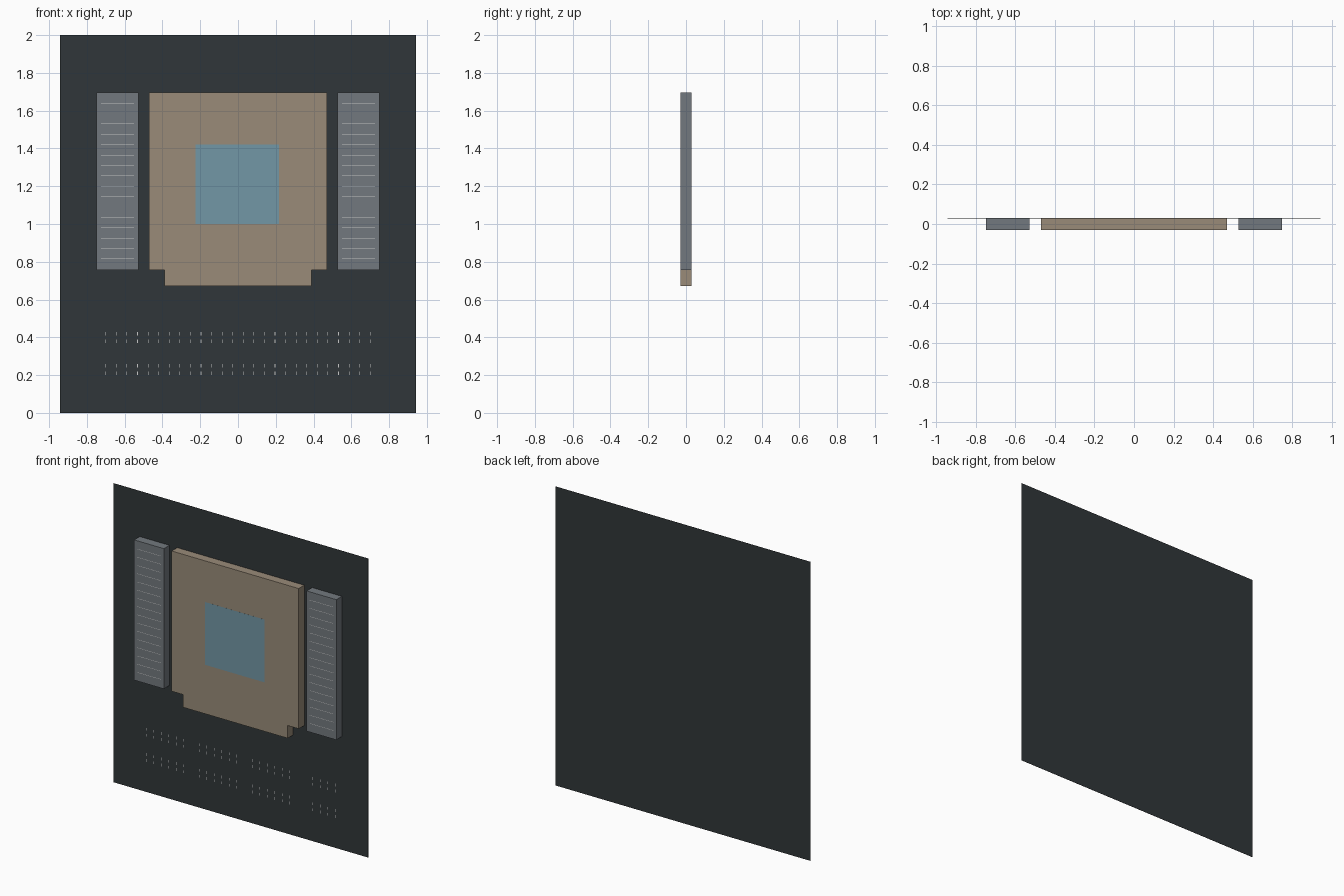
import bpy, bmesh

if "Cube" in bpy.data.objects:
    bpy.data.objects.remove(bpy.data.objects["Cube"])


def material(name, rgb):
    m = bpy.data.materials.new(name)
    m.diffuse_color = (*rgb, 1)
    m.use_nodes = True
    m.node_tree.nodes["Principled BSDF"].inputs["Base Color"].default_value = m.diffuse_color
    return m


DARK = material("dark_board", (0.03, 0.037, 0.041))
TAN = material("tan_block", (0.32, 0.26, 0.19))
GREY = material("grey_block", (0.17, 0.19, 0.21))
BLUE = material("blue_inset", (0.17, 0.31, 0.38))
PALE = material("pale_marks", (0.6, 0.6, 0.58))


def finish(bm, name, mat):
    bmesh.ops.recalc_face_normals(bm, faces=bm.faces)
    mesh = bpy.data.meshes.new(name)
    bm.to_mesh(mesh)
    bm.free()
    mesh.materials.append(mat)
    obj = bpy.data.objects.new(name, mesh)
    bpy.context.collection.objects.link(obj)
    return obj


def prism(name, outline, y0, y1, mat):
    """Extrude an x-z outline from y0 to y1."""
    bm = bmesh.new()
    face = bm.faces.new([bm.verts.new((x, y0, z)) for x, z in outline])
    ext = bmesh.ops.extrude_face_region(bm, geom=[face])
    verts = [v for v in ext["geom"] if isinstance(v, bmesh.types.BMVert)]
    bmesh.ops.translate(bm, verts=verts, vec=(0, y1 - y0, 0))
    return finish(bm, name, mat)


def rect(x0, x1, z0, z1):
    return [(x0, z0), (x1, z0), (x1, z1), (x0, z1)]


def marks(name, centres, w, h, y, mat):
    """Tiny flat rectangles facing the front."""
    bm = bmesh.new()
    for x, z in centres:
        corners = rect(x - w / 2, x + w / 2, z - h / 2, z + h / 2)
        bm.faces.new([bm.verts.new((px, y, pz)) for px, pz in corners])
    mesh_obj = finish(bm, name, mat)
    return mesh_obj


# Thin back board
prism("back_board", rect(-0.943, 0.943, 0, 2), 0.029, 0.03, DARK)

# Central block with a narrower tab at the bottom
half = [(0.388, 0.672), (0.388, 0.757), (0.47, 0.757), (0.47, 1.695)]
outline = half + [(-x, z) for x, z in reversed(half)]
prism("central_block", outline, -0.0295, 0.029, TAN)

# Blue inset on the front of the block
prism("blue_inset", rect(-0.225, 0.218, 1.0, 1.42), -0.03, -0.0295, BLUE)

# Side blocks with hairline strips across the front
for side, s in (("left", -1), ("right", 1)):
    x = s * 0.638
    prism(side + "_block", rect(x - 0.11, x + 0.11, 0.757, 1.695),
          -0.0295, 0.029, GREY)
    lines = [(x, 0.815 + 0.055 * i) for i in range(16)]
    marks(side + "_hairlines", lines, 0.176, 0.0025, -0.03, PALE)

# Rows of tiny contact ticks along the lower board
ticks = [(-0.7 + 0.056 * i, z) for i in range(26)
         for z in (0.21, 0.25, 0.38, 0.42)]
marks("contact_ticks", ticks, 0.003, 0.018, 0.0285, PALE)
